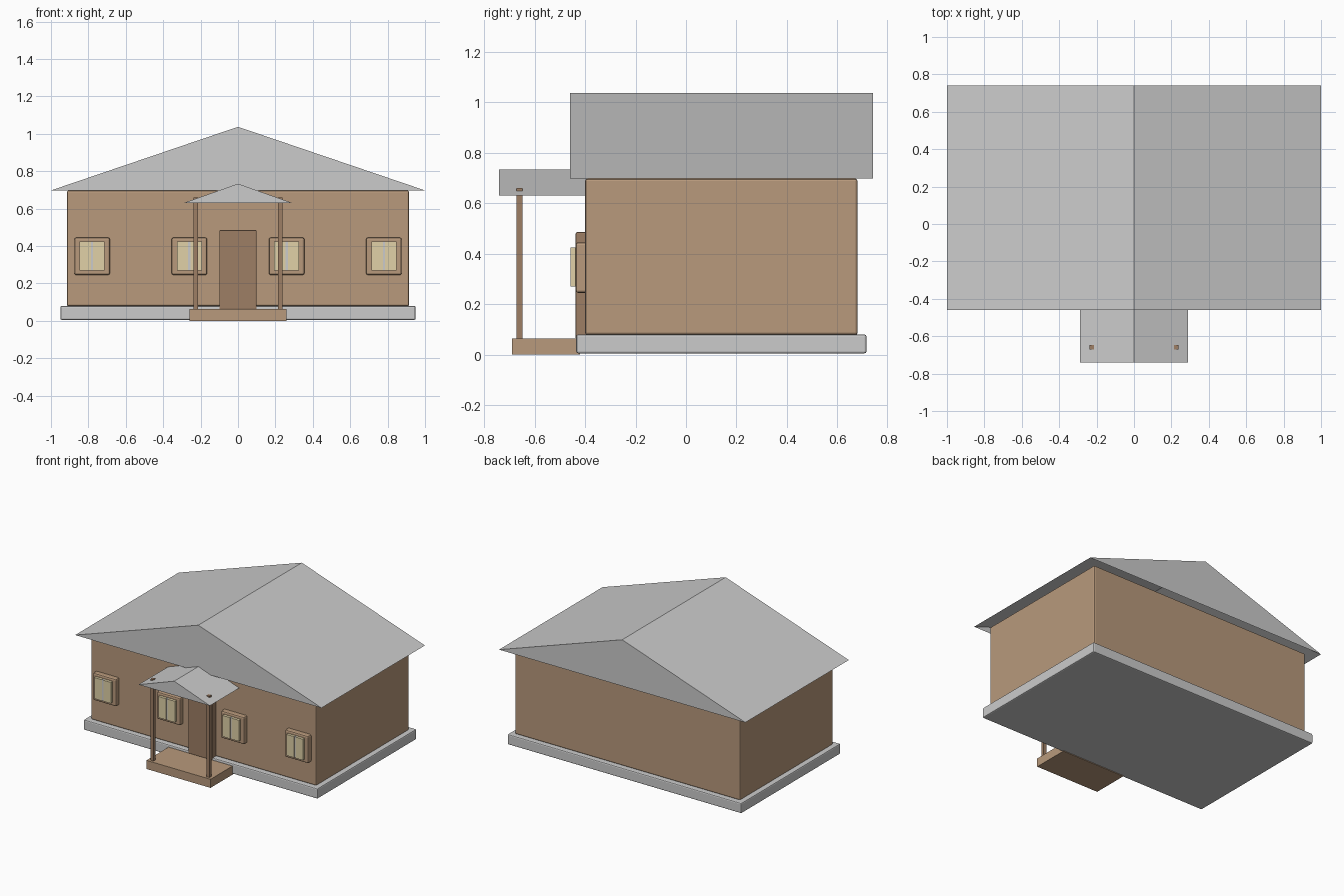
import bpy, bmesh

if "Cube" in bpy.data.objects:
    bpy.data.objects.remove(bpy.data.objects["Cube"])


def material(name, rgb):
    m = bpy.data.materials.new(name)
    m.diffuse_color = (*rgb, 1)
    m.use_nodes = True
    m.node_tree.nodes["Principled BSDF"].inputs["Base Color"].default_value = m.diffuse_color
    return m


WALL = material("wall_tan", (0.48, 0.32, 0.20))
WOOD = material("wood_brown", (0.34, 0.21, 0.13))
PANE = material("pane_cream", (0.75, 0.64, 0.39))


def finish(name, bm, mat):
    bmesh.ops.recalc_face_normals(bm, faces=bm.faces)
    me = bpy.data.meshes.new(name)
    bm.to_mesh(me)
    bm.free()
    ob = bpy.data.objects.new(name, me)
    bpy.context.collection.objects.link(ob)
    if mat:
        me.materials.append(mat)
    return ob


def box(name, x, y, z, mat=None, bevel=0):
    """Box from (min, max) ranges, with optionally rounded edges."""
    bm = bmesh.new()
    bmesh.ops.create_cube(bm, size=1)
    for v in bm.verts:
        v.co = [r[0] if c < 0 else r[1] for c, r in zip(v.co, (x, y, z))]
    ob = finish(name, bm, mat)
    if bevel:
        mod = ob.modifiers.new("bevel", "BEVEL")
        mod.width, mod.segments = bevel, 2
    return ob


def gable_roof(name, half, y0, y1, z0, z1):
    """Gabled shell, open underneath."""
    bm = bmesh.new()
    f = [bm.verts.new(p) for p in ((-half, y0, z0), (0, y0, z1), (half, y0, z0))]
    b = [bm.verts.new((v.co.x, y1, v.co.z)) for v in f]
    bm.faces.new(f)
    bm.faces.new(b[::-1])
    for i in (0, 1):
        bm.faces.new((f[i], b[i], b[i + 1], f[i + 1]))
    return finish(name, bm, None)


# House body
box("foundation", (-0.95, 0.95), (-0.435, 0.715), (0.005, 0.08), bevel=0.008)
box("walls", (-0.915, 0.915), (-0.40, 0.68), (0.078, 0.697), WALL, 0.01)
gable_roof("main_roof", 1.0, -0.46, 0.74, 0.697, 1.037)

# Porch
box("porch_floor", (-0.26, 0.26), (-0.69, -0.42), (0, 0.063), WALL)
gable_roof("porch_roof", 0.29, -0.74, -0.395, 0.63, 0.733)
for side, s in (("left", -1), ("right", 1)):
    cx = s * 0.227
    box(f"porch_post_{side}", (cx - 0.012, cx + 0.012), (-0.672, -0.648),
        (0.06, 0.66), WOOD)

# Door
box("door", (-0.1, 0.1), (-0.437, -0.39), (0.06, 0.485), WOOD, 0.006)

# Windows: frame, two panes and a centre bar
for i, cx in enumerate((-0.78, -0.26, 0.26, 0.78), 1):
    box(f"window_frame_{i}", (cx - 0.095, cx + 0.095), (-0.437, -0.39),
        (0.245, 0.445), WALL, 0.01)
    for side, s in (("left", -1), ("right", 1)):
        xs = sorted((cx + s * 0.006, cx + s * 0.067))
        box(f"window_pane_{i}_{side}", xs, (-0.457, -0.43), (0.27, 0.425), PANE)
    box(f"window_bar_{i}", (cx - 0.006, cx + 0.006), (-0.452, -0.43), (0.27, 0.425))
